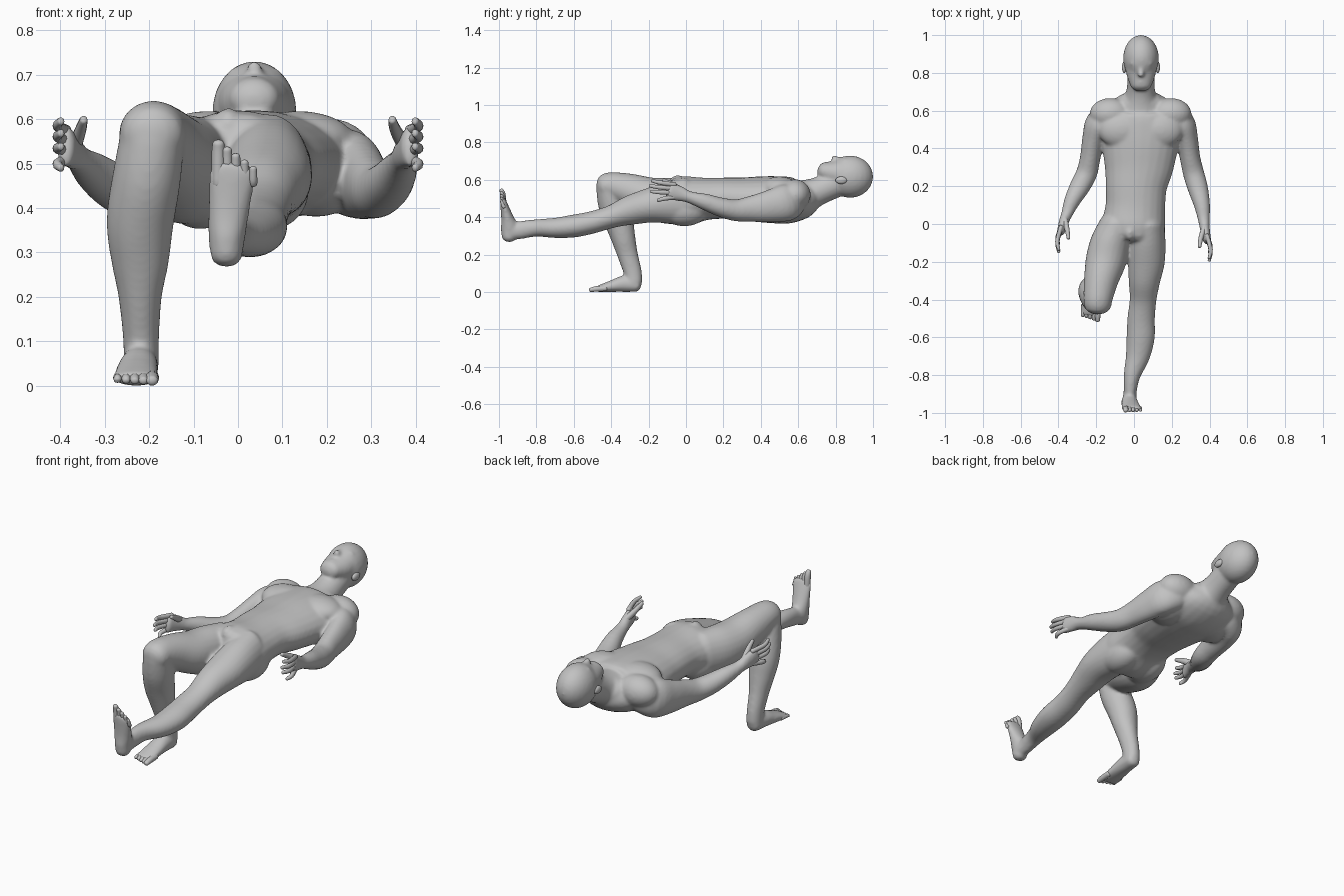
import bpy, bmesh, math
from mathutils import Vector, Matrix

skin = bpy.data.materials.new("plain_grey")
skin.diffuse_color = (0.54, 0.54, 0.54, 1)


def spline(a, b, c, d, t):
    return [0.5 * (2 * q + (r - p) * t + (2 * p - 5 * q + 4 * r - s) * t * t
            + (3 * q - p - 3 * r + s) * t ** 3) for p, q, r, s in zip(a, b, c, d)]


def loft(bm, secs, steps=4, sides=24, cap=0.7):
    """Closed tube through sections (x, y, z, half width, half height)."""
    pts = []
    for i in range(len(secs) - 1):
        a, d = secs[max(i - 1, 0)], secs[min(i + 2, len(secs) - 1)]
        pts += [spline(a, secs[i], secs[i + 1], d, k / steps) for k in range(steps)]
    pts.append(list(secs[-1]))
    cen = [Vector(p[:3]) for p in pts]
    last = len(pts) - 1
    tan = [(cen[min(i + 1, last)] - cen[max(i - 1, 0)]).normalized() for i in range(last + 1)]
    # rounded ends
    angles = (1.35, 0.95, 0.5)
    rings = [(0, -math.sin(f), math.cos(f)) for f in angles]
    rings += [(i, 0, 1) for i in range(last + 1)]
    rings += [(last, math.sin(f), math.cos(f)) for f in reversed(angles)]
    loops = []
    for i, off, sc in rings:
        w, h = pts[i][3:5]
        t = tan[i]
        u = (Vector((1, 0, 0)) - t * t.x).normalized()
        v = t.cross(u)
        c = cen[i] + t * off * min(w, h) * cap
        loops.append([bm.verts.new(c + u * w * sc * math.cos(k * math.tau / sides)
                                   + v * h * sc * math.sin(k * math.tau / sides))
                      for k in range(sides)])
    faces = [bm.faces.new(loops[0]), bm.faces.new(loops[-1])]
    for p, q in zip(loops, loops[1:]):
        for k in range(sides):
            n = (k + 1) % sides
            faces.append(bm.faces.new((p[k], p[n], q[n], q[k])))
    bmesh.ops.recalc_face_normals(bm, faces=faces)


def ball(bm, loc, rad):
    bmesh.ops.create_uvsphere(bm, u_segments=24, v_segments=14, radius=1,
                              matrix=Matrix.Translation(loc) @ Matrix.Diagonal((*rad, 1)))


def finish(bm, name):
    me = bpy.data.meshes.new(name)
    bm.to_mesh(me)
    bm.free()
    me.materials.append(skin)
    me.shade_smooth()
    ob = bpy.data.objects.new(name, me)
    bpy.context.collection.objects.link(ob)
    return ob


def other_side(p):
    """Carry a point of the left arm over to the right arm."""
    t = min(max((0.25 - p[1]) / 0.3, 0), 1)
    return (0.065 * (1 - t) - p[0], p[1] + 0.045 * t, *p[2:])


body = bmesh.new()
# torso
loft(body, [(.035, .66, .53, .11, .08), (.035, .62, .502, .18, .108), (.035, .55, .492, .205, .125),
            (.035, .47, .494, .21, .126), (.032, .40, .496, .20, .123), (.025, .30, .498, .183, .115),
            (.012, .20, .502, .163, .11), (.008, .10, .498, .158, .114), (0, .01, .488, .167, .133),
            (-.008, -.05, .483, .16, .13)], cap=0.4)
for s in (-1, 1):
    ball(body, (.035 + s * .10, .50, .555), (.125, .10, .063))     # chest muscles
    ball(body, (.035 + s * .16, .583, .52), (.11, .084, .083))     # shoulder tops
    ball(body, (.035 + s * .14, .50, .47), (.11, .13, .09))        # shoulder blades
    ball(body, (-.005 + s * .08, -.01, .442), (.085, .13, .09))    # buttocks
ball(body, (-.022, -.045, .585), (.032, .045, .04))
# neck and head
loft(body, [(.035, .60, .50, .12, .10), (.035, .66, .52, .09, .085), (.036, .72, .545, .074, .075),
            (.037, .80, .58, .072, .075)])
ball(body, (.037, .877, .617), (.095, .124, .113))
loft(body, [(.037, .86, .63, .088, .088), (.037, .79, .637, .077, .068), (.037, .735, .648, .057, .047)])
loft(body, [(.037, .84, .70, .012, .012), (.037, .81, .712, .013, .014), (.037, .787, .716, .019, .015)])
ball(body, (.037, .85, .702), (.062, .018, .021))
ball(body, (.037, .75, .685), (.028, .016, .012))
# arms
arm = [(.195, .575, .49, .065, .085), (.252, .535, .478, .07, .10), (.279, .45, .46, .06, .087),
       (.297, .35, .445, .054, .07), (.315, .27, .437, .056, .059), (.338, .19, .453, .054, .052),
       (.36, .10, .483, .043, .044), (.37, .02, .507, .031, .032), (.376, -.03, .525, .026, .04),
       (.388, -.09, .54, .021, .05)]
loft(body, arm)
loft(body, [other_side(p) for p in arm])
# bent leg
loft(body, [(-.09, 0, .485, .09, .12), (-.125, -.10, .488, .106, .123), (-.15, -.20, .508, .107, .107),
            (-.175, -.30, .542, .091, .092), (-.19, -.39, .566, .078, .076), (-.192, -.43, .565, .073, .07)])
loft(body, [(-.192, -.415, .565, .072, .067), (-.205, -.39, .47, .077, .08), (-.22, -.357, .37, .076, .076),
            (-.22, -.333, .28, .065, .064), (-.22, -.312, .20, .049, .055), (-.218, -.286, .11, .041, .049),
            (-.217, -.278, .05, .04, .046)], cap=0.5)
loft(body, [(-.217, -.265, .037, .038, .037), (-.222, -.33, .044, .043, .044),
            (-.227, -.39, .033, .048, .033), (-.23, -.455, .02, .052, .02), (-.231, -.478, .016, .05, .015)])
# straight leg
loft(body, [(.07, 0, .485, .092, .128), (.068, -.10, .477, .099, .112), (.065, -.20, .462, .098, .092),
            (.055, -.30, .437, .084, .079), (.048, -.40, .403, .071, .061), (.038, -.50, .373, .073, .06),
            (.035, -.60, .353, .075, .061), (.02, -.70, .343, .064, .054), (-.01, -.80, .343, .045, .046),
            (-.02, -.88, .332, .035, .048), (-.022, -.93, .322, .036, .043)])
loft(body, [(-.026, -.948, .292, .036, .038), (-.025, -.943, .34, .042, .048),
            (-.02, -.956, .40, .047, .033), (-.012, -.975, .475, .053, .019), (-.009, -.98, .495, .05, .014)])
figure = finish(body, "body")
# blend the overlapping muscles and limbs into one skin
remesh = figure.modifiers.new("blend", 'REMESH')
remesh.mode = 'VOXEL'
remesh.voxel_size = 0.008
remesh.use_smooth_shade = True
smooth = figure.modifiers.new("soften", 'SMOOTH')
smooth.factor = 0.5
smooth.iterations = 10

# ears
for name, s in (("right_ear", -1), ("left_ear", 1)):
    bm = bmesh.new()
    ball(bm, (.037 + s * .088, .83, .598), (.013, .031, .02))
    finish(bm, name)

# fingers and thumbs: root height, tip height, tip y
fingers = ((.574, .595, -.19), (.552, .568, -.203), (.53, .538, -.195), (.508, .49, -.16))
for name, place in (("left_fingers", tuple), ("right_fingers", other_side)):
    bm = bmesh.new()
    for root, tip, y in fingers:
        path = [(.386, -.06, root, .012, .013), (.406, (y - .08) / 2, (root + tip) / 2, .011, .012),
                (.398, y + .01, tip, .008, .009)]
        loft(bm, [place(p) for p in path], sides=10)
    thumb = [(.374, -.015, .54, .016, .018), (.354, -.075, .575, .013, .015), (.347, -.12, .598, .009, .01)]
    loft(bm, [place(p) for p in thumb], sides=10)
    finish(bm, name)

# toes, from big to small
right, left = bmesh.new(), bmesh.new()
for i in range(5):
    r = .0135 - .001 * i + (.002 if i == 0 else 0)
    x = -.193 - .0195 * i
    y = -.51 + .006 * i
    loft(right, [(x, -.43, .02, r, r), (x, -.48, .017, r, r), (x, y, .012, r * .85, r * .75)], sides=10)
    x = -.044 + .0195 * i
    z = .545 - .014 * i
    loft(left, [(x, -.973, .455, r, r), (x, -.979, z - .025, r, r), (x, -.987, z, r * .85, r * .75)], sides=10)
finish(right, "right_toes")
finish(left, "left_toes")
